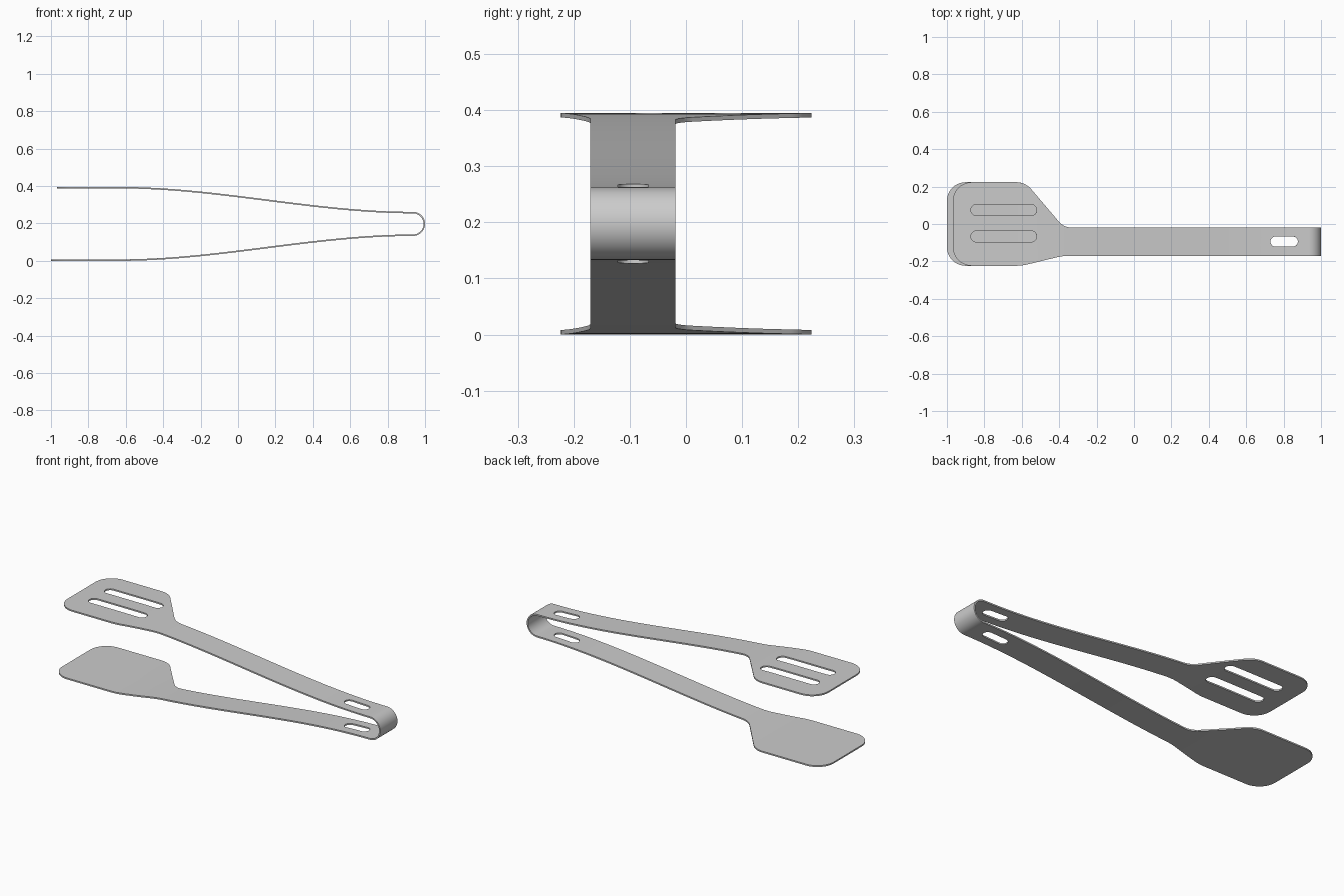
import bpy, bmesh, math
from mathutils import Vector

if "Cube" in bpy.data.objects:
    bpy.data.objects.remove(bpy.data.objects["Cube"])

H, T = 0.395, 0.008                 # overall height, sheet thickness
R = 0.0645                          # outer radius of the spring bend
XC = 1 - R                          # where the bend starts
MID = XC + math.pi * R / 2          # middle of the bend on the unrolled strip
X0 = -0.63                          # where the flat blades start to curve


def rounded(corners):
    """Polygon of (x, y, radius) corners turned into filleted points."""
    out, n = [], len(corners)
    for i, (x, y, r) in enumerate(corners):
        p = Vector((x, y))
        if r == 0:
            out.append(p)
            continue
        a = (Vector(corners[i - 1][:2]) - p).normalized()
        b = (Vector(corners[(i + 1) % n][:2]) - p).normalized()
        half = a.angle(b) / 2
        c = p + (a + b).normalized() * (r / math.sin(half))
        d0 = p + a * (r / math.tan(half)) - c
        d1 = p + b * (r / math.tan(half)) - c
        ang = d0.angle_signed(d1)
        steps = 10
        for k in range(steps + 1):
            t = -ang * k / steps
            out.append(c + Vector((d0.x * math.cos(t) - d0.y * math.sin(t),
                                   d0.x * math.sin(t) + d0.y * math.cos(t))))
    return out


def slot(xa, xb, ya, yb):
    r = (yb - ya) / 2 * 0.995
    return rounded([(xa, ya, r), (xb, ya, r), (xb, yb, r), (xa, yb, r)])


def upper(points):
    """Mirror unrolled points to the upper half of the strip."""
    return [Vector((2 * MID - p.x, p.y)) for p in points]


def half_outline(end):
    return rounded([(MID, -0.17, 0), (-0.38, -0.17, 0.3), (-0.6, -0.2235, 0.3),
                    (end, -0.2235, 0.1), (end, 0.2235, 0.1),
                    (-0.581, 0.2235, 0.107), (-0.375, -0.019, 0.09),
                    (MID, -0.019, 0)])


def fold(co):
    """Roll the flat strip into the tongs shape."""
    u, top = co.x, co.x > MID
    if top:
        u = 2 * MID - u
    if u > XC:
        a = (u - XC) / R
        x, z = XC + R * math.sin(a), H / 2 - R * math.cos(a)
    else:
        t = max(0, (u - X0) / (XC - X0))
        x, z = u, (H / 2 - R) * t * t * (3 - 2 * t)
    return Vector((x, co.y, H - z if top else z))


# Unrolled sheet: both arms, blades, hanging slots and the draining slots
hang = slot(0.73, 0.876, -0.121, -0.067)
lower_half = half_outline(-1.0)
upper_half = upper(half_outline(-0.968))
loops = [lower_half + upper_half[::-1][1:-1],
         hang, upper(hang),
         upper(slot(-0.872, -0.52, 0.045, 0.104)),
         upper(slot(-0.872, -0.52, -0.096, -0.037))]

bm = bmesh.new()
edges = []
for pts in loops:
    vs = [bm.verts.new((p.x, p.y, 0)) for p in pts]
    edges += [bm.edges.new((vs[i - 1], vs[i])) for i in range(len(vs))]
bmesh.ops.triangle_fill(bm, use_beauty=True, use_dissolve=False,
                        edges=edges, normal=(0, 0, 1))

# Cross cuts so the strip can bend smoothly
cuts = [X0 + (XC - X0) * i / 40 for i in range(41)]
cuts += [XC + (MID - XC) * i / 12 for i in range(1, 12)]
cuts += [2 * MID - c for c in cuts] + [MID]
for c in cuts:
    bmesh.ops.bisect_plane(bm, geom=bm.verts[:] + bm.edges[:] + bm.faces[:],
                           dist=1e-5, plane_co=(c, 0, 0), plane_no=(1, 0, 0))
for f in bm.faces:
    f.normal_update()
    if f.normal.z < 0:
        f.normal_flip()
for v in bm.verts:
    v.co = fold(v.co)
bm.normal_update()

mesh = bpy.data.meshes.new("spatula_tongs")
bm.to_mesh(mesh)
bm.free()
tongs = bpy.data.objects.new("spatula_tongs", mesh)
bpy.context.collection.objects.link(tongs)
bpy.context.view_layer.objects.active = tongs
tongs.select_set(True)

# Sheet thickness, growing inwards
solid = tongs.modifiers.new("thickness", 'SOLIDIFY')
solid.thickness = T
solid.offset = 1
bpy.ops.object.modifier_apply(modifier=solid.name)
bpy.ops.object.shade_smooth_by_angle(angle=math.radians(35))
